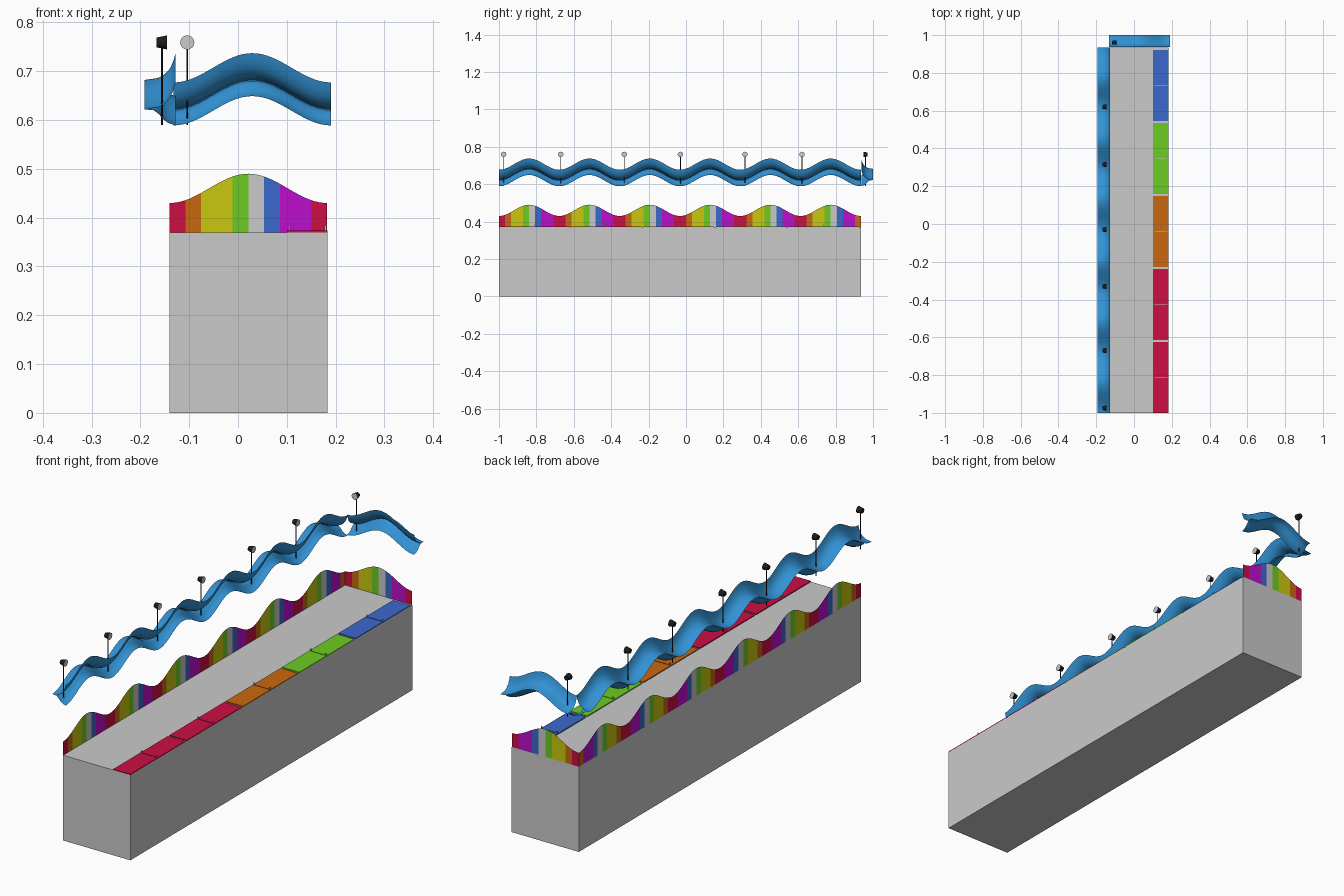
import bpy, bmesh, math
from mathutils import Matrix, Vector

if "Cube" in bpy.data.objects:
    bpy.data.objects.remove(bpy.data.objects["Cube"])


def mat(name, r, g, b):
    m = bpy.data.materials.new(name)
    m.diffuse_color = [(c / 255 / 12.92 if c < 10 else ((c / 255 + 0.055) / 1.055) ** 2.4)
                       for c in (r, g, b)] + [1]
    m.use_nodes = True
    m.node_tree.nodes["Principled BSDF"].inputs["Base Color"].default_value = m.diffuse_color
    return m


RED = mat("red", 204, 14, 66)
ORANGE = mat("orange", 202, 104, 16)
YELLOW = mat("yellow", 202, 200, 16)
GREEN = mat("green", 108, 204, 34)
GREY = mat("light grey", 202, 202, 202)
BLUE = mat("blue", 60, 104, 204)
MAGENTA = mat("magenta", 188, 14, 204)
SKY = mat("sky blue", 50, 146, 212)
BLACK = mat("black", 28, 28, 28)

X0, X1, Y0, Y1, TOP = -0.14, 0.183, -1.0, 0.935, 0.37
PERIOD = (Y1 - Y0) / 6


def wave(d):
    return 0.03 * (1 - math.cos(2 * math.pi * d / PERIOD))


def finish(name, bm, mats, smooth=False):
    me = bpy.data.meshes.new(name)
    bm.to_mesh(me)
    bm.free()
    for m in mats:
        me.materials.append(m)
    if smooth:
        for p in me.polygons:
            p.use_smooth = True
    ob = bpy.data.objects.new(name, me)
    bpy.context.collection.objects.link(ob)
    return ob


def box(name, lo, hi, m):
    bm = bmesh.new()
    lo, hi = Vector(lo), Vector(hi)
    bmesh.ops.create_cube(bm, size=1, matrix=Matrix.Translation((lo + hi) / 2)
                          @ Matrix.Diagonal((*(hi - lo), 1)))
    return finish(name, bm, [m])


# plinth
box("plinth", (X0, Y0, 0), (X1, Y1, TOP), GREY)

# striped wavy fences: ten strips of colour per wave
FENCE = [RED, ORANGE, YELLOW, GREEN, GREY, BLUE, MAGENTA]
ORDER = [0, 1, 2, 2, 3, 4, 5, 6, 6, 0]


def fence(name, waves, place, last=0):
    bm = bmesh.new()
    sub = 4
    n = waves * 10 * sub
    cols = []
    for i in range(n + 1):
        d = i * PERIOD / (10 * sub)
        x, y = place(d)
        cols.append((bm.verts.new((x, y, TOP)),
                     bm.verts.new((x, y, TOP + 0.06 + wave(d)))))
    for i in range(n):
        (a, b), (c, e) = cols[i], cols[i + 1]
        f = bm.faces.new((a, c, e, b))
        f.material_index = last if i // sub == waves * 10 - 1 else ORDER[i // sub % 10]
    finish(name, bm, FENCE)


fence("left_fence", 6, lambda d: (X0, Y0 + d), last=1)
fence("back_fence", 1, lambda d: (X0 + d, Y1))

# floating wavy channel: (distance outward, height) cross-section
SECTION = [(0, 0.677), (0.004, 0.662), (0.011, 0.646), (0.022, 0.634), (0.036, 0.626),
           (0.064, 0.622), (0.045, 0.620), (0.034, 0.612), (0.026, 0.602),
           (0.015, 0.594), (0, 0.589)]


def channel(name, waves, place):
    bm = bmesh.new()
    n = waves * 32
    rows = []
    for i in range(n + 1):
        d = i * PERIOD / 32
        rows.append([bm.verts.new((*place(d, o), z + wave(d))) for o, z in SECTION])
    for r, s in zip(rows, rows[1:]):
        for k in range(len(SECTION) - 1):
            bm.faces.new((r[k], s[k], s[k + 1], r[k + 1]))
    ob = finish(name, bm, [SKY], True)
    bpy.context.view_layer.objects.active = ob
    ob.select_set(True)
    bpy.ops.object.shade_smooth_by_angle(angle=math.radians(50))
    ob.select_set(False)


channel("left_channel", 6, lambda d, o: (-0.128 - o, Y0 + d))
channel("back_channel", 1, lambda d, o: (-0.132 + d, 0.937 + o))


# lamps on thin posts, pale face turned inward
def lamp(name, x, y, facing):
    bm = bmesh.new()
    bmesh.ops.create_cone(bm, cap_ends=True, segments=8, radius1=0.002, radius2=0.002,
                          depth=0.165, matrix=Matrix.Translation((x, y, 0.672)))
    rot = Vector(facing).to_track_quat('Z', 'Y').to_matrix().to_4x4()
    bmesh.ops.create_cone(bm, cap_ends=True, segments=20, radius1=0.010, radius2=0.0145,
                          depth=0.022, matrix=Matrix.Translation((x, y, 0.759)) @ rot)
    bm.normal_update()
    for f in bm.faces:
        if f.normal.dot(Vector(facing)) > 0.99 and len(f.verts) > 8:
            f.material_index = 1
    finish(name, bm, [BLACK, GREY])


for i, y in enumerate((-0.975, -0.67, -0.33, -0.03, 0.315, 0.62)):
    lamp(f"left_lamp_{i}", -0.156, y, (1, 0, 0))
lamp("back_lamp", -0.104, 0.96, (0, -1, 0))

# coloured floor mats in halves, with small pegs at the seam
PITCH = 0.3865
for i, m in enumerate((RED, RED, ORANGE, GREEN, BLUE)):
    y = Y0 + i * PITCH
    mid = y + 0.188
    box(f"mat_{i}_front", (0.1, y, TOP), (X1, mid - 0.0015, TOP + 0.004), m)
    box(f"mat_{i}_back", (0.1, mid + 0.0015, TOP), (X1, y + 0.376, TOP + 0.004), m)
    for s, x in enumerate((0.106, 0.179)):
        box(f"peg_{i}_{s}", (x - 0.002, mid - 0.002, TOP),
            (x + 0.002, mid + 0.002, TOP + 0.014), GREY)
